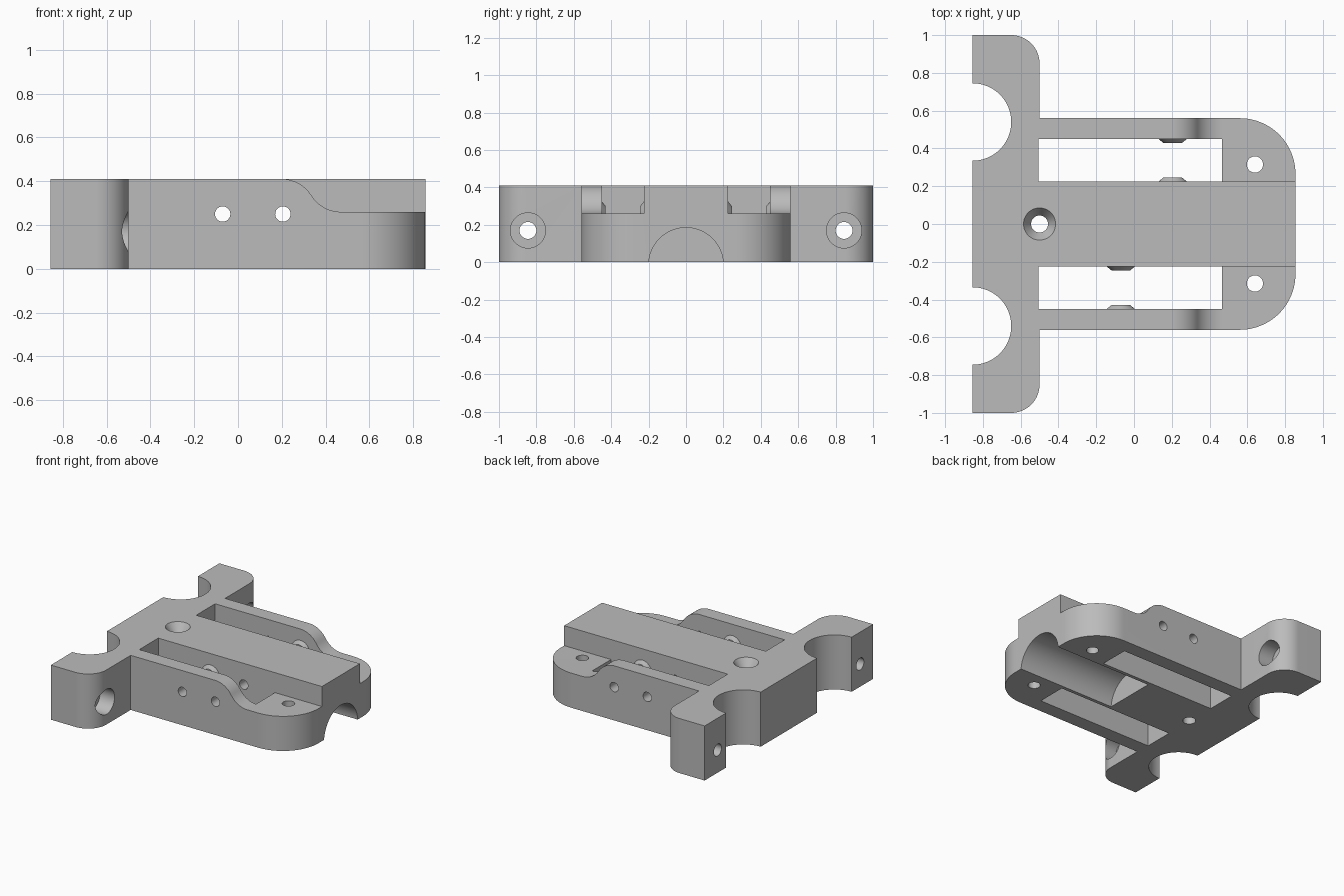
import bpy
import bmesh
from math import sin, cos, pi, radians, atan
from mathutils import Matrix, Vector

cube = bpy.data.objects.get("Cube")
if cube:
    bpy.data.objects.remove(cube)

HEIGHT = 0.41
STEP = 0.26

grey = bpy.data.materials.new("plain grey")
grey.use_nodes = True
GREY = (0.5, 0.5, 0.5, 1)
grey.diffuse_color = GREY
grey.node_tree.nodes["Principled BSDF"].inputs["Base Color"].default_value = GREY


def arc(cx, cy, r, start, end, n=24):
    steps = [radians(start + (end - start) * i / n) for i in range(n + 1)]
    return [(cx + r * cos(t), cy + r * sin(t)) for t in steps]


def make(name, bm):
    bmesh.ops.recalc_face_normals(bm, faces=bm.faces)
    mesh = bpy.data.meshes.new(name)
    bm.to_mesh(mesh)
    bm.free()
    mesh.materials.append(grey)
    obj = bpy.data.objects.new(name, mesh)
    bpy.context.collection.objects.link(obj)
    return obj


def prism(name, points, shift):
    """Sweep a closed 3D polygon along a vector."""
    bm = bmesh.new()
    face = bm.faces.new([bm.verts.new(p) for p in points])
    swept = bmesh.ops.extrude_face_region(bm, geom=[face], use_keep_orig=True)
    verts = [v for v in swept["geom"] if isinstance(v, bmesh.types.BMVert)]
    bmesh.ops.translate(bm, verts=verts, vec=shift)
    return make(name, bm)


def rod(name, a, b, r1, r2=None):
    """Cylinder or cone from point a to point b."""
    a, b = Vector(a), Vector(b)
    axis = b - a
    turn = axis.to_track_quat("Z", "Y").to_matrix().to_4x4()
    bm = bmesh.new()
    bmesh.ops.create_cone(bm, cap_ends=True, segments=48, radius1=r1,
                          radius2=r1 if r2 is None else r2, depth=axis.length,
                          matrix=Matrix.Translation((a + b) / 2) @ turn)
    return make(name, bm)


# Base plate outline: rounded nose, side rails and cross bar with round bites
half = arc(0.56, 0.265, 0.295, 0, 90)
half += [(-0.5, 0.56)] + arc(-0.65, 0.85, 0.15, 0, 90)
half += [(-0.855, 1)] + arc(-0.855, 0.54, 0.205, 90, -90, 40)
outline = half + [(x, -y) for x, y in reversed(half)]
body = prism("mounting_bracket", [(x, y, 0) for x, y in outline], (0, 0, HEIGHT))


def combine(tool, operation="DIFFERENCE"):
    tool.hide_render = True
    mod = body.modifiers.new(tool.name, "BOOLEAN")
    mod.operation = operation
    mod.solver = "EXACT"
    mod.object = tool
    bpy.context.view_layer.objects.active = body
    bpy.ops.object.modifier_apply(modifier=mod.name)
    bpy.data.objects.remove(tool)


# S-shaped step down to the nose
x0, x1 = 0.2, 0.47
bend = 2 * atan((HEIGHT - STEP) / (x1 - x0))
r = (x1 - x0) / 2 / sin(bend)
deg = bend * 180 / pi
curve = arc(x0, HEIGHT - r, r, 90, 90 - deg, 14)
curve += arc(x1, STEP + r, r, 270 - deg, 270, 14)[1:]
step = [(x0, 0.6)] + curve + [(1, STEP), (1, 0.6)]

for side in (1, -1):
    # Step beside the raised centre spine
    combine(prism("step_cut", [(x, side * 0.225, z) for x, z in step], (0, side * 0.5, 0)))

    # Open pocket between spine and rail
    pocket = [(-0.505, 0.225), (0.465, 0.225), (0.465, 0.45), (-0.505, 0.45)]
    combine(prism("pocket_cut", [(x, side * y, -0.1) for x, y in pocket], (0, 0, 0.7)))

    # Tapered bosses on both pocket walls
    bx = 0.205 if side > 0 else -0.07
    for wall, tip in ((0.225, 0.245), (0.45, 0.43)):
        root = wall + (wall - tip)
        combine(rod("boss", (bx, side * root, 0.25), (bx, side * tip, 0.25),
                    0.1, 0.05), "UNION")

    # Nose screw hole
    combine(rod("nose_hole", (0.64, side * 0.315, -0.1), (0.64, side * 0.315, 0.6), 0.043))

    # Cross bar bolt hole with counterbore
    y = side * 0.845
    combine(rod("bolt_hole", (-1, y, 0.17), (-0.4, y, 0.17), 0.045))
    combine(rod("counterbore", (-0.62, y, 0.17), (-0.4, y, 0.17), 0.094))

# Pin holes right across the bracket
for x in (-0.07, 0.205):
    combine(rod("pin_hole", (x, -0.8, 0.25), (x, 0.8, 0.25), 0.035))

# Countersunk centre hole
combine(rod("centre_hole", (-0.5, 0, -0.1), (-0.5, 0, 0.6), 0.045))
combine(rod("countersink", (-0.5, 0, HEIGHT - 0.06), (-0.5, 0, HEIGHT + 0.06), 0.045, 0.125))

# Round channel under the nose
combine(rod("channel", (0.04, 0, -0.015), (1, 0, -0.015), 0.2))

# Smooth curved walls, keep sharp edges
bpy.ops.object.select_all(action="DESELECT")
body.select_set(True)
bpy.context.view_layer.objects.active = body
bpy.ops.object.shade_smooth_by_angle(angle=radians(30))
